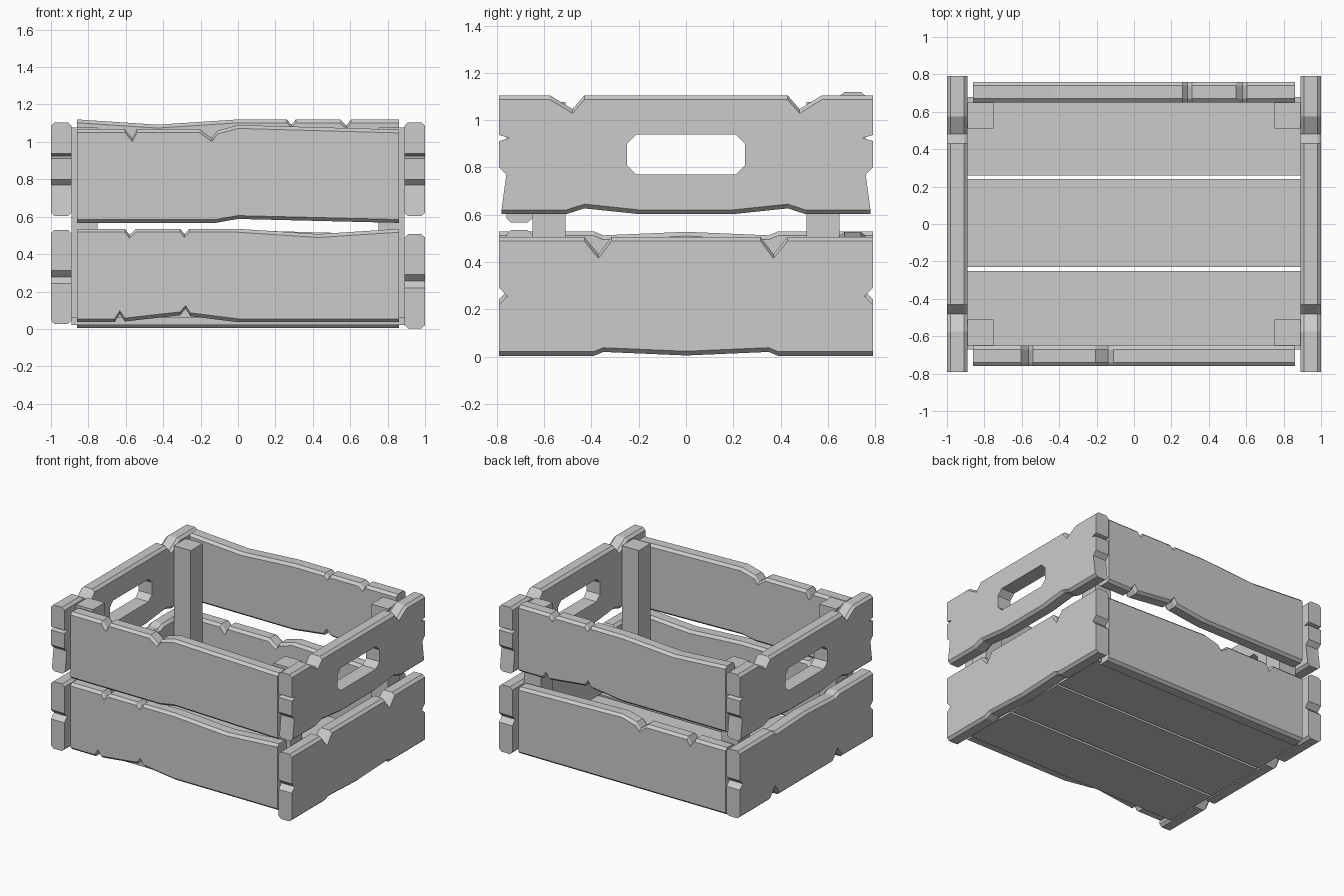
import bpy, bmesh

if "Cube" in bpy.data.objects:
    bpy.data.objects.remove(bpy.data.objects["Cube"])

CHAMFER = 0.018


def finish(bm, name):
    bmesh.ops.recalc_face_normals(bm, faces=bm.faces[:])
    me = bpy.data.meshes.new(name)
    bm.to_mesh(me)
    bm.free()
    ob = bpy.data.objects.new(name, me)
    bpy.context.collection.objects.link(ob)
    return ob


def box(name, x0, x1, y0, y1, z0, z1):
    bm = bmesh.new()
    bmesh.ops.create_cube(bm, size=1)
    for v in bm.verts:
        v.co.x = x1 if v.co.x > 0 else x0
        v.co.y = y1 if v.co.y > 0 else y0
        v.co.z = z1 if v.co.z > 0 else z0
    return finish(bm, name)


def prism(name, layers, place):
    """Skin a stack of outlines; layers = [(depth, [(u, z), ...]), ...]."""
    bm = bmesh.new()
    rings = [[bm.verts.new(place(u, d, z)) for u, z in pts] for d, pts in layers]
    n = len(rings[0])
    for a, b in zip(rings, rings[1:]):
        for i in range(n):
            j = (i + 1) % n
            bm.faces.new((a[i], a[j], b[j], b[i]))
    bm.faces.new(rings[0])
    bm.faces.new(rings[-1])
    return finish(bm, name)


def board(name, top, bottom, sides, d0, d1, place):
    """Worn plank: chamfered along top and bottom, nicked at the ends."""
    right = [(u, z, 0) for u, z in sides]
    left = [(-u, z, 0) for u, z in reversed(sides)]
    pts = [(u, z, 1) for u, z in bottom] + right
    pts += [(u, z, -1) for u, z in reversed(top)] + left
    inner = [(u, z) for u, z, s in pts]
    outer = [(u, z + s * CHAMFER) for u, z, s in pts]
    c = CHAMFER + 0.002
    return prism(name, [(d0, outer), (d0 + c, inner), (d1 - c, inner), (d1, outer)], place)


def sym(half):
    """Mirror the positive half of an edge line."""
    return [(-u, z) for u, z in reversed(half) if u > 0] + half


# End boards: upper pair mirrored, lower pair turned upside down
up_top = sym([(0.43, 1.105), (0.48, 1.047), (0.575, 1.105), (0.79, 1.105)])
up_bot = sym([(0.2, 0.603), (0.43, 0.627), (0.505, 0.603), (0.78, 0.603)])
up_side = [(0.76, 0.77), (0.79, 0.8), (0.79, 0.912), (0.745, 0.925), (0.79, 0.937)]
lo_top = sym([(0.315, 0.507), (0.37, 0.433), (0.43, 0.507), (0.79, 0.507)])
lo_bot = sym([(0, 0.005), (0.35, 0.02), (0.39, 0.003), (0.79, 0.003)])
lo_side = [(0.79, 0.22), (0.755, 0.255), (0.79, 0.29)]

hole = [(-0.25, 0.81), (-0.21, 0.77), (0.21, 0.77), (0.25, 0.81),
        (0.25, 0.9), (0.21, 0.94), (-0.21, 0.94), (-0.25, 0.9)]
cutter = prism("handle_cutter", [(-1.2, hole), (1.2, hole)], lambda u, d, z: (d, u, z))
cutter.hide_render = True
cutter.hide_viewport = True

for side, s in (("right", 1), ("left", -1)):
    ob = board("upper_end_board_" + side, up_top, up_bot, up_side, 0.89, 1.0,
               lambda u, d, z: (s * d, u, z))
    mod = ob.modifiers.new("handle_hole", "BOOLEAN")
    mod.operation = "DIFFERENCE"
    mod.solver = "EXACT"
    mod.object = cutter
    board("lower_end_board_" + side, lo_top, lo_bot, lo_side, 0.89, 1.0,
          lambda u, d, z: (s * d, u, z if s > 0 else 0.533 - z))

# Long boards, plank A: low front, and turned half round as high back
a_top = [(-0.86, 0.535), (-0.605, 0.535), (-0.58, 0.503), (-0.545, 0.535),
         (-0.31, 0.535), (-0.285, 0.508), (-0.26, 0.535), (0, 0.535),
         (0.43, 0.507), (0.86, 0.535)]
a_bot = [(-0.86, 0.036), (-0.66, 0.036), (-0.632, 0.08), (-0.605, 0.04),
         (-0.31, 0.073), (-0.28, 0.108), (-0.255, 0.068), (0, 0.036), (0.86, 0.036)]
board("lower_front_board", a_top, a_bot, [], 0.65, 0.76, lambda u, d, z: (u, -d, z))
board("upper_back_board", a_top, a_bot, [], 0.65, 0.76, lambda u, d, z: (-u, d, z + 0.585))

# Long boards, plank B: high front, and mirrored as low back
b_top = [(-0.86, 1.068), (-0.605, 1.068), (-0.565, 1.02), (-0.54, 1.068),
         (-0.205, 1.068), (-0.14, 1.02), (-0.11, 1.06), (0, 1.09), (0.86, 1.066)]
b_bot = [(-0.86, 0.567), (-0.12, 0.567), (0, 0.588), (0.86, 0.567)]
flat_bot = [(-0.86, 0.567), (0.86, 0.567)]
board("upper_front_board", b_top, b_bot, [], 0.65, 0.76, lambda u, d, z: (u, -d, z))
board("lower_back_board", b_top, flat_bot, [], 0.65, 0.76, lambda u, d, z: (u, d, z - 0.562))

# Corner posts
for sx, nx in ((1, "right"), (-1, "left")):
    for sy, ny in ((1, "back"), (-1, "front")):
        xs = sorted((sx * 0.75, sx * 0.89))
        ys = sorted((sy * 0.51, sy * 0.65))
        box(f"corner_post_{ny}_{nx}", *xs, *ys, 0.05, 1.077)

# Floor slats
for name, y0, y1 in (("front", -0.67, -0.25), ("middle", -0.23, 0.24), ("back", 0.26, 0.68)):
    box("floor_slat_" + name, -0.89, 0.89, y0, y1, 0.02, 0.06)
